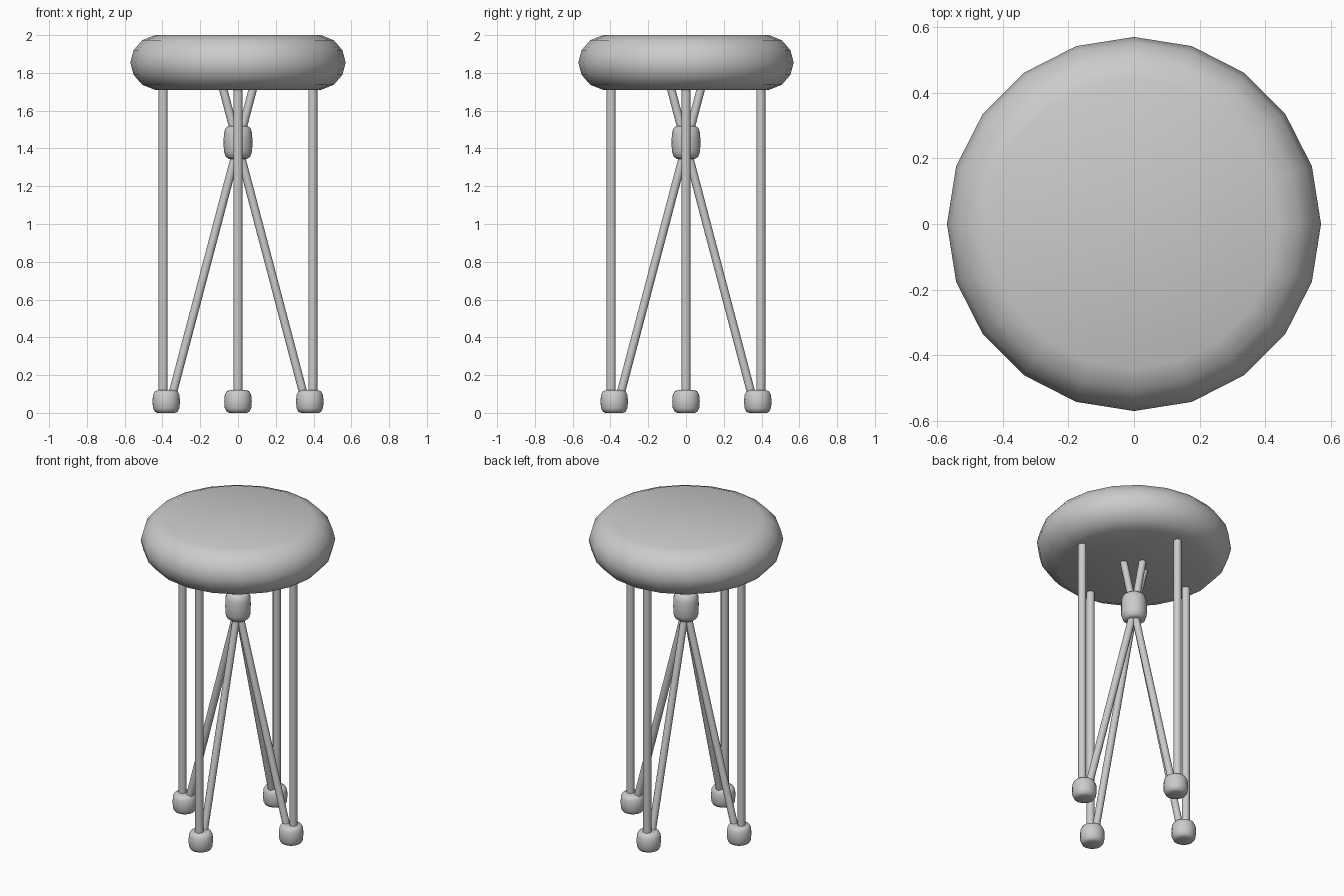
import bpy
from math import cos, sin, pi, radians
from mathutils import Vector

if "Cube" in bpy.data.objects:
    bpy.data.objects.remove(bpy.data.objects["Cube"])


def finish(name, verts, faces):
    mesh = bpy.data.meshes.new(name)
    mesh.from_pydata(verts, [], faces)
    ob = bpy.data.objects.new(name, mesh)
    bpy.context.collection.objects.link(ob)
    bpy.ops.object.select_all(action='DESELECT')
    ob.select_set(True)
    bpy.context.view_layer.objects.active = ob
    bpy.ops.object.shade_smooth_by_angle(angle=radians(50))
    return ob


def lathe(name, profile, sides, x=0, y=0):
    """Closed turned solid from (radius, z) pairs, listed bottom to top."""
    verts = [(x + r * cos(2 * pi * i / sides), y + r * sin(2 * pi * i / sides), z)
             for r, z in profile for i in range(sides)]
    faces = [(k * sides + i, k * sides + (i + 1) % sides,
              (k + 1) * sides + (i + 1) % sides, (k + 1) * sides + i)
             for k in range(len(profile) - 1) for i in range(sides)]
    faces.append(tuple(reversed(range(sides))))
    faces.append(tuple(range((len(profile) - 1) * sides, len(profile) * sides)))
    return finish(name, verts, faces)


def rod(name, a, b, radius, sides=12):
    """Straight round bar between two points."""
    a, b = Vector(a), Vector(b)
    ob = lathe(name, [(radius, 0), (radius, (b - a).length)], sides)
    ob.location = a
    ob.rotation_mode = 'QUATERNION'
    ob.rotation_quaternion = (b - a).to_track_quat('Z', 'Y')
    return ob


# Padded seat
lathe("seat", [(0.44, 1.71), (0.507, 1.737), (0.553, 1.79), (0.57, 1.855),
               (0.553, 1.92), (0.507, 1.973), (0.44, 2.0)], 20)

# Hub where the braces cross
lathe("brace_hub", [(0.05, 1.345), (0.066, 1.357), (0.075, 1.385), (0.076, 1.432),
                    (0.075, 1.48), (0.066, 1.508), (0.05, 1.52)], 16)

# Foot, upright leg and crossing brace on each side
foot = [(0.046, 0.0), (0.061, 0.007), (0.07, 0.025), (0.073, 0.06),
        (0.07, 0.095), (0.061, 0.113), (0.046, 0.12)]
for side, dx, dy in (("right", 1, 0), ("back", 0, 1), ("left", -1, 0), ("front", 0, -1)):
    lathe(side + "_foot", foot, 16, 0.38 * dx, 0.38 * dy)
    rod(side + "_leg", (0.396 * dx, 0.396 * dy, 0.08),
        (0.396 * dx, 0.396 * dy, 1.72), 0.024)
    rod(side + "_brace", (0.352 * dx, 0.352 * dy, 0.08),
        (-0.08 * dx, -0.08 * dy, 1.72), 0.022)
